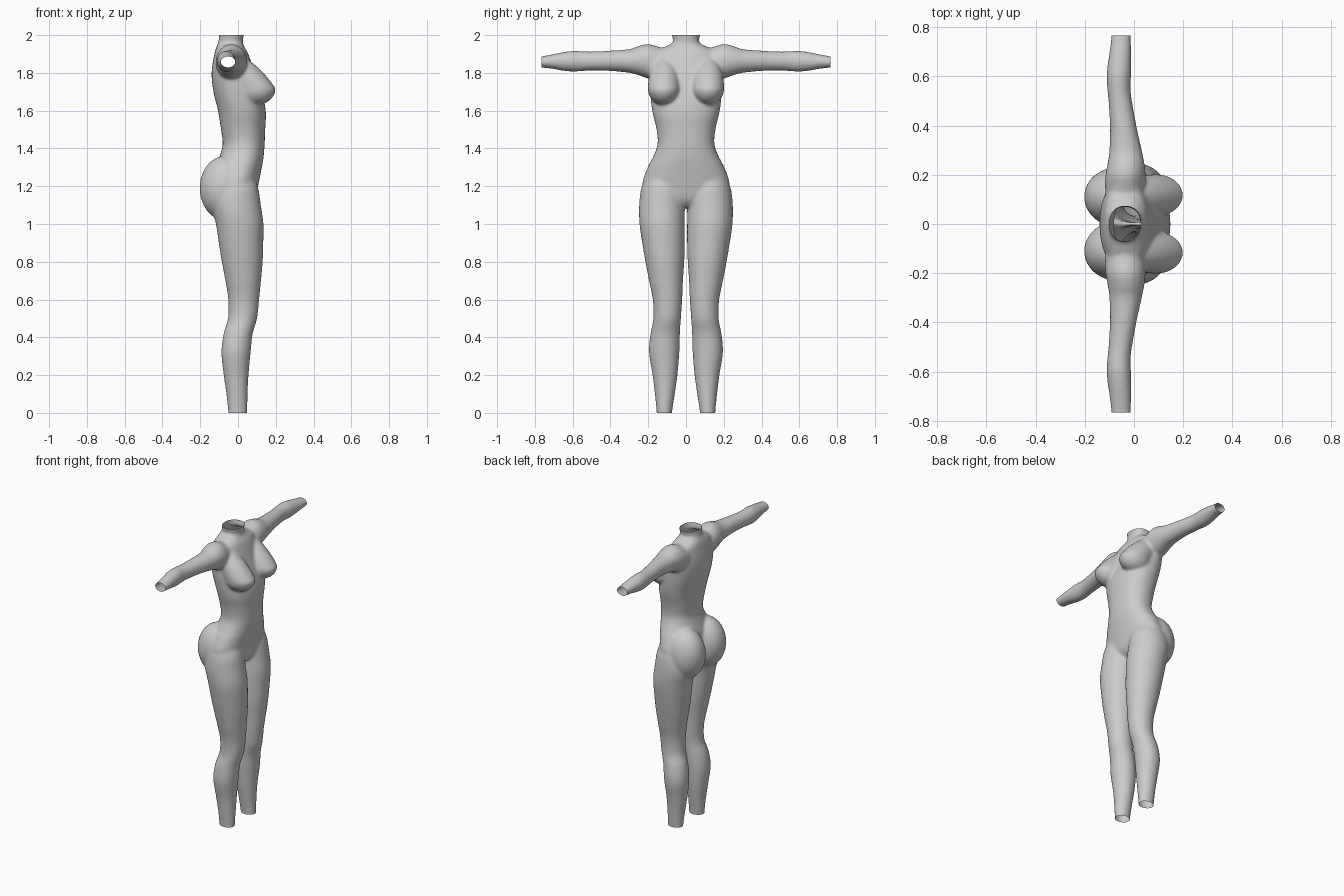
import bpy, bmesh, math
from mathutils import Vector

if "Cube" in bpy.data.objects:
    bpy.data.objects.remove(bpy.data.objects["Cube"])

SIDES = 40
bm = bmesh.new()


def resample(rows, steps=5):
    """Catmull-Rom through the rows of a section table."""
    out = []
    for i in range(len(rows) - 1):
        p0, p1 = rows[max(i - 1, 0)], rows[i]
        p2, p3 = rows[i + 1], rows[min(i + 2, len(rows) - 1)]
        for s in range(steps):
            t = s / steps
            out.append([0.5 * (2 * b + (c - a) * t + (2 * a - 5 * b + 4 * c - d) * t * t
                               + (3 * b - a - 3 * c + d) * t ** 3)
                        for a, b, c, d in zip(p0, p1, p2, p3)])
    out.append(list(rows[-1]))
    return out


def loft(rows, place, power=2.0):
    """Closed tube; each row is position, min/max of first and second cross axis."""
    rings = []
    for t, a0, a1, b0, b1 in resample(rows):
        ring = []
        for k in range(SIDES):
            ang = 2 * math.pi * k / SIDES
            c, s = math.cos(ang), math.sin(ang)
            c = math.copysign(abs(c) ** (2 / power), c)
            s = math.copysign(abs(s) ** (2 / power), s)
            a = (a0 + a1) / 2 + (a1 - a0) / 2 * c
            b = (b0 + b1) / 2 + (b1 - b0) / 2 * s
            ring.append(bm.verts.new(place(t, a, b)))
        rings.append(ring)
    for r, q in zip(rings, rings[1:]):
        for k in range(SIDES):
            n = (k + 1) % SIDES
            bm.faces.new((r[k], r[n], q[n], q[k]))
    bm.faces.new(rings[0])
    bm.faces.new(rings[-1])


def ball(shape):
    """Unit sphere with each point moved by a shape rule."""
    made = bmesh.ops.create_uvsphere(bm, u_segments=40, v_segments=28, radius=1)
    for v in made["verts"]:
        v.co = shape(*v.co)


# Torso and neck: height, back, front, half width
torso = [
    (2.05, -.105, .035, .078), (2.0, -.10, .03, .075), (1.96, -.105, .026, .071),
    (1.935, -.115, .035, .12), (1.9, -.125, .055, .175), (1.8, -.14, .09, .19),
    (1.7, -.13, .125, .19), (1.6, -.106, .147, .179), (1.5, -.09, .144, .156),
    (1.42, -.081, .141, .151), (1.35, -.10, .135, .177), (1.3, -.115, .126, .203),
    (1.2, -.125, .106, .23), (1.13, -.10, .09, .16), (1.09, -.05, .06, .06),
]
loft([(z, b, f, -w, w) for z, b, f, w in torso], lambda t, a, b: (a, b, t), 2.2)

# Leg: height, back, front, inner, outer
leg = [
    (1.28, -.08, .07, .05, .19), (1.2, -.13, .105, .015, .234), (1.1, -.14, .121, .007, .248),
    (1.0, -.117, .135, .006, .246), (.9, -.102, .134, .006, .232), (.8, -.086, .131, .009, .215),
    (.7, -.067, .122, .016, .196), (.6, -.052, .112, .02, .176), (.5, -.053, .101, .027, .173),
    (.42, -.076, .078, .032, .188), (.32, -.088, .067, .035, .196), (.2, -.076, .056, .045, .177),
    (.1, -.062, .051, .059, .165), (0, -.052, .049, .074, .155), (-.05, -.05, .049, .077, .153),
]
# Arm: distance out, back, front, bottom, top
arm = [
    (.08, -.11, .03, 1.78, 1.92), (.15, -.118, .043, 1.765, 1.94), (.2, -.116, .047, 1.77, 1.953),
    (.25, -.107, .042, 1.787, 1.943), (.3, -.10, .032, 1.80, 1.926), (.4, -.098, .01, 1.81, 1.918),
    (.5, -.104, -.008, 1.812, 1.913), (.55, -.109, -.014, 1.809, 1.915),
    (.6, -.112, -.012, 1.806, 1.917), (.65, -.107, -.011, 1.811, 1.91),
    (.7, -.10, -.011, 1.82, 1.9), (.765, -.092, -.013, 1.828, 1.888), (.81, -.09, -.014, 1.83, 1.884),
]

for side in (1, -1):
    loft(leg, lambda t, a, b: (a, b * side, t))
    loft(arm, lambda t, a, b: (a, t * side, b))
    # Bust: rounded below, drawn out into the chest above
    ball(lambda x, y, z: Vector((.092 + .108 * x - max(z, 0) * .125,
                                 side * (.117 + .085 * y),
                                 1.717 + z * (.19 if z > 0 else .088))))
    # Buttock
    ball(lambda x, y, z: Vector((-.07 + .133 * x, side * (.11 + .12 * y), 1.19 + .17 * z)))

bmesh.ops.recalc_face_normals(bm, faces=bm.faces)
mesh = bpy.data.meshes.new("body")
bm.to_mesh(mesh)
bm.free()
body = bpy.data.objects.new("body", mesh)
bpy.context.collection.objects.link(body)
bpy.context.view_layer.objects.active = body
body.select_set(True)

# Fuse the parts into one skin and soften the joins
fuse = body.modifiers.new("fuse", "REMESH")
fuse.mode = "VOXEL"
fuse.voxel_size = .007
soften = body.modifiers.new("soften", "SMOOTH")
soften.factor = .5
soften.iterations = 18
for name in ("fuse", "soften"):
    bpy.ops.object.modifier_apply(modifier=name)

# Cut the neck, wrists and ankles open
bm = bmesh.new()
bm.from_mesh(body.data)
for point, normal in (((0, 0, 2), (0, 0, 1)), ((0, 0, .005), (0, 0, -1)),
                      ((0, .765, 0), (0, 1, 0)), ((0, -.765, 0), (0, -1, 0))):
    bmesh.ops.bisect_plane(bm, geom=bm.verts[:] + bm.edges[:] + bm.faces[:],
                           plane_co=point, plane_no=normal, clear_outer=True)
for v in bm.verts:
    if v.co.z < .0051:
        v.co.z = 0
bm.to_mesh(body.data)
bm.free()

grey = bpy.data.materials.new("plain grey")
grey.diffuse_color = (.6, .6, .6, 1)
grey.use_nodes = True
grey.node_tree.nodes["Principled BSDF"].inputs["Base Color"].default_value = grey.diffuse_color
body.data.materials.clear()
body.data.materials.append(grey)
bpy.ops.object.shade_smooth()
